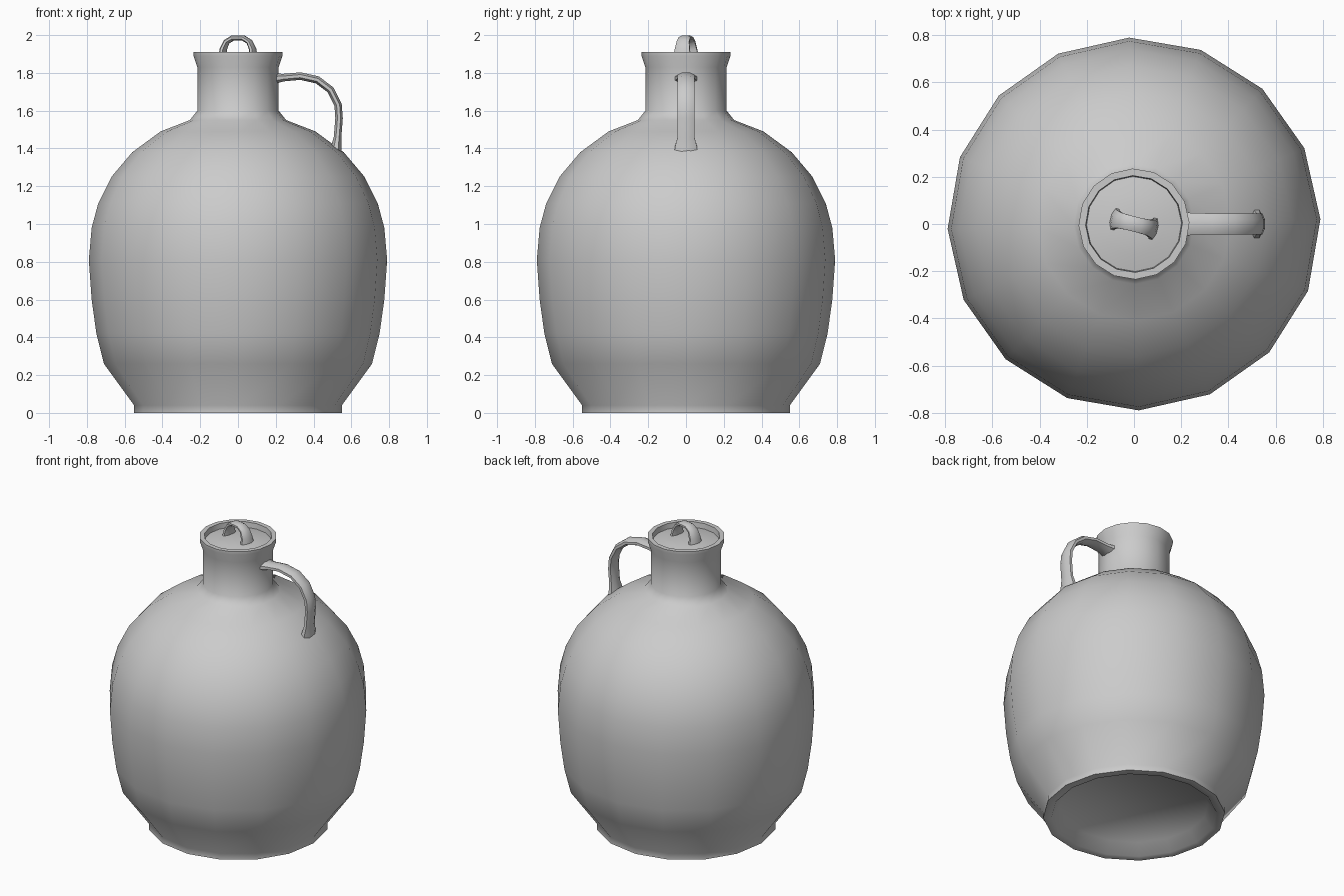
import bpy, bmesh, math
from mathutils import Vector

cube = bpy.data.objects.get("Cube")
if cube:
    bpy.data.objects.remove(cube, do_unlink=True)

clay = bpy.data.materials.new("grey_clay")
clay.use_nodes = True
GREY = (0.6, 0.6, 0.6, 1)
clay.diffuse_color = GREY
clay.node_tree.nodes["Principled BSDF"].inputs["Base Color"].default_value = GREY


def finish(name, bm, angle):
    bmesh.ops.recalc_face_normals(bm, faces=bm.faces)
    mesh = bpy.data.meshes.new(name)
    bm.to_mesh(mesh)
    bm.free()
    obj = bpy.data.objects.new(name, mesh)
    bpy.context.collection.objects.link(obj)
    mesh.materials.append(clay)
    bpy.ops.object.select_all(action='DESELECT')
    obj.select_set(True)
    bpy.context.view_layer.objects.active = obj
    bpy.ops.object.shade_smooth_by_angle(angle=math.radians(angle))
    return obj


def skin(bm, rings):
    """Bridge equal rings with quads and cap both ends."""
    n = len(rings[0])
    for a, b in zip(rings, rings[1:]):
        for i in range(n):
            j = (i + 1) % n
            bm.faces.new((a[i], a[j], b[j], b[i]))
    bm.faces.new(rings[0])
    bm.faces.new(rings[-1])


def lathe(name, profile, angle, sides=16, turn=math.radians(1.5)):
    bm = bmesh.new()
    rings = []
    for r, z in profile:
        angles = [turn + math.tau * i / sides for i in range(sides)]
        rings.append([bm.verts.new((r * math.cos(a), r * math.sin(a), z)) for a in angles])
    skin(bm, rings)
    return finish(name, bm, angle)


def strap(name, path, sides=8):
    """Sweep an oval along (x, z, half width, half thickness) stations."""
    bm = bmesh.new()
    rings = []
    for k, (x, z, w, t) in enumerate(path):
        p, q = path[max(k - 1, 0)], path[min(k + 1, len(path) - 1)]
        along = Vector((q[0] - p[0], 0, q[1] - p[1])).normalized()
        normal = Vector((-along.z, 0, along.x))
        ring = []
        for i in range(sides):
            a = math.tau * (i + 0.5) / sides
            offset = normal * t * math.sin(a) * 1.08 + Vector((0, w * math.cos(a) * 1.08, 0))
            ring.append(bm.verts.new(Vector((x, 0, z)) + offset))
        rings.append(ring)
    skin(bm, rings)
    return finish(name, bm, 60)


# Body with recessed foot, round belly, neck and flared lip
lathe("jug_body", [
    (0.45, 0.07), (0.50, 0), (0.55, 0), (0.55, 0.04), (0.71, 0.26),
    (0.75, 0.42), (0.775, 0.6), (0.79, 0.81), (0.775, 0.98), (0.74, 1.11),
    (0.67, 1.25), (0.56, 1.38), (0.41, 1.49), (0.255, 1.55), (0.215, 1.60),
    (0.215, 1.83), (0.235, 1.89), (0.235, 1.91), (0.205, 1.91), (0.20, 1.86)], 70)

# Slightly domed lid set inside the lip
lathe("lid", [(0.203, 1.86), (0.203, 1.875), (0.13, 1.89), (0.05, 1.897)], 70)

# Side handle, flared where it meets neck and shoulder
strap("side_handle", [
    (0.195, 1.77, 0.06, 0.028), (0.24, 1.775, 0.047, 0.02), (0.33, 1.783, 0.045, 0.02),
    (0.42, 1.763, 0.045, 0.02), (0.49, 1.71, 0.045, 0.02), (0.53, 1.63, 0.045, 0.02),
    (0.535, 1.56, 0.045, 0.02), (0.527, 1.46, 0.045, 0.02), (0.52, 1.41, 0.058, 0.027),
    (0.515, 1.36, 0.065, 0.034)])

# Small arched grip on the lid
left = [(-0.085, 1.87, 0.05, 0.02), (-0.08, 1.925, 0.04, 0.016), (-0.062, 1.965, 0.034, 0.014),
        (-0.03, 1.984, 0.032, 0.014)]
grip = strap("lid_grip", left + [(-x, z, w, t) for x, z, w, t in reversed(left)])
grip.rotation_euler.z = math.radians(-14)
